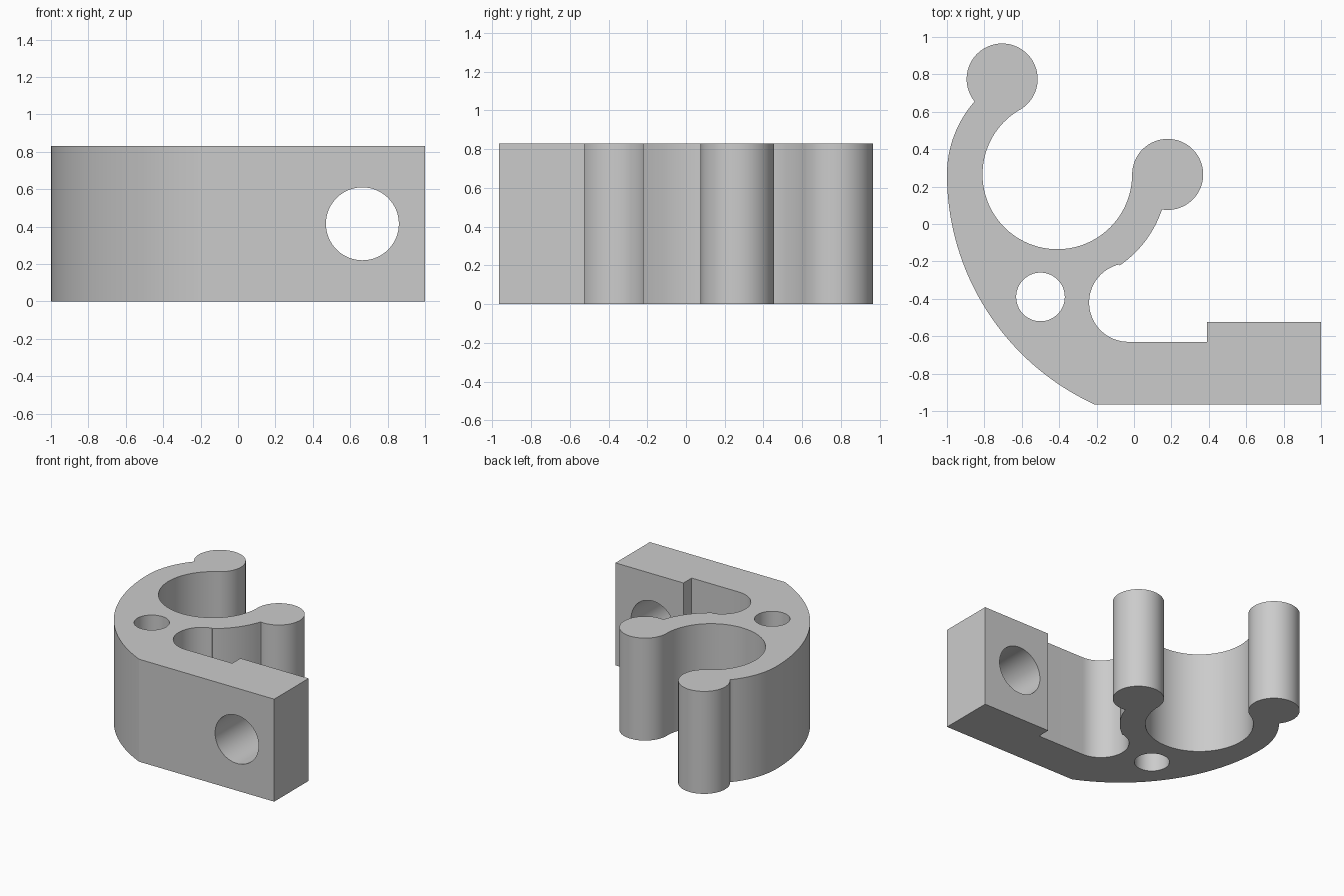
import bpy, bmesh
from math import radians, cos, sin, pi
from mathutils import Matrix, Vector

default = bpy.data.objects.get("Cube")
if default:
    bpy.data.objects.remove(default, do_unlink=True)

HEIGHT = 0.83
CLIP = (-0.41, 0.265)

grey = bpy.data.materials.new("plain grey")
grey.use_nodes = True
grey.diffuse_color = (0.6, 0.6, 0.6, 1)
grey.node_tree.nodes["Principled BSDF"].inputs["Base Color"].default_value = grey.diffuse_color


def arc(centre, radius, start, end, steps=32):
    """Points along an arc, angles in degrees."""
    angles = [radians(start + (end - start) * i / steps) for i in range(steps + 1)]
    return [(centre[0] + radius * cos(a), centre[1] + radius * sin(a)) for a in angles]


def add_object(name, bm):
    mesh = bpy.data.meshes.new(name)
    bmesh.ops.recalc_face_normals(bm, faces=bm.faces)
    bm.to_mesh(mesh)
    bm.free()
    mesh.materials.append(grey)
    obj = bpy.data.objects.new(name, mesh)
    bpy.context.collection.objects.link(obj)
    return obj


def cutter(name, radius, location, rotation=Matrix()):
    bm = bmesh.new()
    bmesh.ops.create_cone(bm, cap_ends=True, segments=64, radius1=radius, radius2=radius,
                          depth=2, matrix=Matrix.Translation(location) @ rotation)
    obj = add_object(name, bm)
    obj.hide_render = True
    return obj


# Outline, counter-clockwise from the front corner of the mounting block
outline = [(-0.21, -0.965), (1, -0.965), (1, -0.525), (0.39, -0.525), (0.39, -0.63)]
outline += arc((-0.03, -0.42), 0.21, 270, 104)             # rounded bay
outline += arc(CLIP, 0.59, -55.5, -19.5)                   # outside of short jaw
outline += arc((0.18, 0.265), 0.19, -99, 180, 48)          # short jaw tip
outline += arc(CLIP, 0.4, 0, -238.3, 64)[1:]               # clip seat
outline += arc((-0.705, 0.775), 0.19, -63, 218.5, 48)[1:]  # long jaw tip
outline += arc(CLIP, 0.59, 139, 180, 16)                   # outside of long jaw
outline += arc((0.3525, 0.265), 1.3525, 180, 245.4)[1:-1]  # sweeping back

# Extruded clip body
bm = bmesh.new()
base = bm.faces.new([bm.verts.new((x, y, 0)) for x, y in outline])
top = bmesh.ops.extrude_face_region(bm, geom=[base])["geom"]
bmesh.ops.translate(bm, vec=Vector((0, 0, HEIGHT)),
                    verts=[v for v in top if isinstance(v, bmesh.types.BMVert)])
body = add_object("clip_body", bm)

# Vertical pin hole and horizontal bolt hole
holes = [cutter("pin_hole_cutter", 0.13, (-0.5, -0.39, HEIGHT / 2)),
         cutter("bolt_hole_cutter", 0.195, (0.665, -0.75, HEIGHT / 2),
                Matrix.Rotation(pi / 2, 4, 'X'))]
bpy.ops.object.select_all(action='DESELECT')
body.select_set(True)
bpy.context.view_layer.objects.active = body
for hole in holes:
    mod = body.modifiers.new(hole.name, 'BOOLEAN')
    mod.operation = 'DIFFERENCE'
    mod.solver = 'EXACT'
    mod.object = hole
    bpy.ops.object.modifier_apply(modifier=mod.name)
    bpy.data.objects.remove(hole, do_unlink=True)

bpy.ops.object.shade_smooth_by_angle(angle=radians(25))
